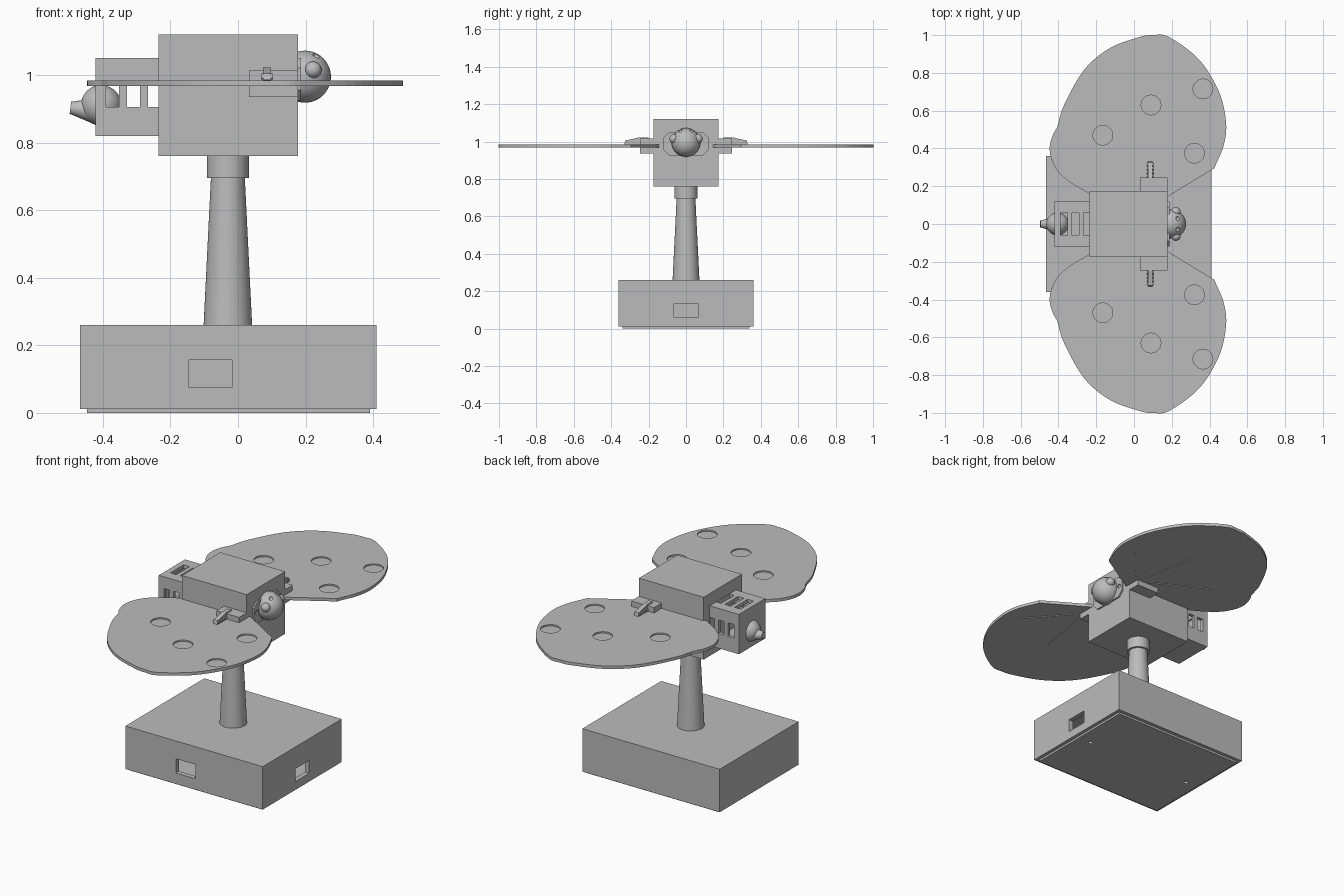
import bpy, bmesh, math
from mathutils import Vector, Matrix

cube = bpy.data.objects.get("Cube")
if cube:
    bpy.data.objects.remove(cube, do_unlink=True)

grey = bpy.data.materials.new("plain_grey")
grey.use_nodes = True
grey.diffuse_color = (0.5, 0.5, 0.5, 1)
grey.node_tree.nodes["Principled BSDF"].inputs["Base Color"].default_value = (0.5, 0.5, 0.5, 1)


def finish(name, bm, smooth=False):
    bmesh.ops.recalc_face_normals(bm, faces=bm.faces)
    mesh = bpy.data.meshes.new(name)
    bm.to_mesh(mesh)
    bm.free()
    mesh.materials.append(grey)
    obj = bpy.data.objects.new(name, mesh)
    bpy.context.scene.collection.objects.link(obj)
    if smooth:
        smooth_shade(obj)
    return obj


def smooth_shade(obj):
    bpy.ops.object.select_all(action='DESELECT')
    obj.select_set(True)
    bpy.context.view_layer.objects.active = obj
    bpy.ops.object.shade_smooth_by_angle(angle=math.radians(35))


def box(name, x, y, z):
    bm = bmesh.new()
    bmesh.ops.create_cube(bm, size=1)
    for v in bm.verts:
        v.co = [lo + (c + 0.5) * (hi - lo) for c, (lo, hi) in zip(v.co, (x, y, z))]
    return finish(name, bm)


def rod(name, start, end, r1, r2, sides=48):
    a, b = Vector(start), Vector(end)
    bm = bmesh.new()
    turn = (b - a).to_track_quat('Z', 'Y').to_matrix().to_4x4()
    bmesh.ops.create_cone(bm, cap_ends=True, segments=sides, radius1=r1, radius2=r2,
                          depth=(b - a).length, matrix=Matrix.Translation((a + b) / 2) @ turn)
    return finish(name, bm, True)


def ball(name, centre, r):
    bm = bmesh.new()
    bmesh.ops.create_uvsphere(bm, u_segments=40, v_segments=24, radius=r,
                              matrix=Matrix.Translation(centre))
    return finish(name, bm, True)


def prism(name, points, offset):
    """Extrude a closed outline of 3D points by an offset."""
    bm = bmesh.new()
    face = bm.faces.new([bm.verts.new(p) for p in points])
    new = bmesh.ops.extrude_face_region(bm, geom=[face])["geom"]
    bmesh.ops.translate(bm, vec=offset, verts=[g for g in new if isinstance(g, bmesh.types.BMVert)])
    return finish(name, bm)


def cut(obj, cutters):
    """Subtract every cutter, bake the result and drop the cutters."""
    for c in cutters:
        mod = obj.modifiers.new("cut", 'BOOLEAN')
        mod.operation, mod.solver, mod.object = 'DIFFERENCE', 'EXACT', c
    bpy.context.view_layer.update()
    deps = bpy.context.evaluated_depsgraph_get()
    mesh = bpy.data.meshes.new_from_object(obj.evaluated_get(deps))
    obj.modifiers.clear()
    obj.data = mesh
    for c in cutters:
        bpy.data.objects.remove(c, do_unlink=True)


def spline(points, steps=6):
    """Smooth open chain through 2D points."""
    p = [Vector(q) for q in points]
    p = [2 * p[0] - p[1]] + p + [2 * p[-1] - p[-2]]
    out = []
    for a, b, c, d in zip(p, p[1:], p[2:], p[3:]):
        for i in range(steps):
            t = i / steps
            out.append(0.5 * (2 * b + (c - a) * t + (2 * a - 5 * b + 4 * c - d) * t ** 2
                              + (3 * b - a - 3 * c + d) * t ** 3))
    return out + [p[-2]]


# Hollow base with two ports and a bottom plate
base = box("base_box", (-0.467, 0.41), (-0.36, 0.36), (0.012, 0.26))
cut(base, [box("inside", (-0.44, 0.383), (-0.333, 0.333), (-0.1, 0.235)),
           box("front_port", (-0.145, -0.018), (-0.5, -0.2), (0.075, 0.157)),
           box("side_port", (0.2, 0.6), (-0.063, 0.063), (0.06, 0.134))])
plate = box("bottom_plate", (-0.447, 0.39), (-0.34, 0.34), (0, 0.016))
cut(plate, [rod("screw_hole", (x, 0, -0.1), (x, 0, 0.1), 0.012, 0.012, 20) for x in (-0.37, 0.31)])

# Tapered column and collar
rod("column", (-0.03, 0, 0.255), (-0.03, 0, 0.70), 0.072, 0.05)
rod("column_collar", (-0.03, 0, 0.695), (-0.03, 0, 0.77), 0.062, 0.062)

# Thorax
box("thorax", (-0.235, 0.178), (-0.175, 0.175), (0.76, 1.12))

# Slotted, hollow abdomen
abdomen = box("abdomen", (-0.422, -0.23), (-0.12, 0.12), (0.82, 1.05))
slots = [(-0.39, -0.352), (-0.328, -0.29), (-0.267, -0.236)]
cut(abdomen, [box("inside", (-0.402, -0.236), (-0.1, 0.1), (0.84, 1.03))]
    + [box("side_slot", s, (-0.3, 0.3), (0.905, 0.983)) for s in slots]
    + [box("top_slot", s, (-0.06, 0.06), (1.0, 1.1)) for s in slots])

# Tail
ball("tail_ball", (-0.405, 0, 0.91), 0.06)
rod("stinger", (-0.41, 0, 0.892), (-0.496, 0, 0.903), 0.042, 0.018)

# Head with eyes and antenna sockets
head = ball("head", (0.198, 0, 0.995), 0.077)
cut(head, [ball("socket", (0.232, s * 0.03, 1.058), 0.011) for s in (-1, 1)])
smooth_shade(head)

# Octagonal face plate behind the head
octagon = [(0.12, 0.955), (0.12, 1.02), (0.09, 1.05), (-0.09, 1.05),
           (-0.12, 1.02), (-0.12, 0.955), (-0.09, 0.925), (0.09, 0.925)]
face_plate = prism("face_plate", [(0.17, y, z) for y, z in octagon], (0.017, 0, 0))
cut(face_plate, [rod("pin_hole", (0.18, s * 0.095, 0.99), (0.25, s * 0.095, 0.99), 0.012, 0.012, 20)
                 for s in (-1, 1)])

# Wing outline: rear lobe, main blade, straight front edge
lobe = spline([(-0.235, 0.16), (-0.33, 0.215), (-0.40, 0.275), (-0.438, 0.345),
               (-0.446, 0.41), (-0.43, 0.47), (-0.405, 0.515)])
blade = spline([(-0.405, 0.52), (-0.37, 0.63), (-0.265, 0.815), (-0.13, 0.93), (0.03, 0.99),
                (0.1, 1.0), (0.185, 0.99), (0.345, 0.87), (0.45, 0.70), (0.487, 0.54),
                (0.476, 0.42), (0.425, 0.295)])
outline = [Vector((-0.2, 0.13))] + lobe + blade + [Vector((0.17, 0.14)), Vector((0.15, 0.12))]
spots = [(-0.165, 0.47), (0.09, 0.63), (0.365, 0.715), (0.32, 0.375)]
vein_ends = [(-0.2, 0.43), (0.1, 0.61), (0.41, 0.5)]

for side, s in (("left", 1), ("right", -1)):
    # Wing with round recesses above and fine grooves below
    wing = prism(side + "_wing", [(p.x, s * p.y, 0.967) for p in outline], (0, 0, 0.017))
    cutters = [rod("spot", (x, s * y, 0.976), (x, s * y, 1.05), 0.052, 0.052) for x, y in spots]
    root = Vector((0.17, 0.23))
    for end in vein_ends:
        d = Vector(end) - root
        n = Vector((-d.y, d.x)).normalized() * 0.005
        a, b = root + d * 0.15, root + d
        cutters.append(prism("vein", [(p.x, s * p.y, 0.95) for p in (a + n, b + n, b - n, a - n)],
                             (0, 0, 0.021)))
    cut(wing, cutters)

    # Eye
    ball(side + "_eye", (0.222, s * 0.064, 1.015), 0.025)

    # Shoulder block with a tapered feeler arm
    box(side + "_shoulder", (0.033, 0.178), sorted((s * 0.17, s * 0.245)), (0.935, 1.015))
    arm = [(0.2, 1.0), (0.2, 1.022), (0.25, 1.022), (0.325, 1.005), (0.33, 0.985), (0.245, 0.975)]
    prism(side + "_arm", [(0.074, s * y, z) for y, z in arm], (0.024, 0, 0))
    for i in range(4):
        y = s * (0.255 + 0.02 * i)
        rod(side + "_arm_joint", (0.068, y, 0.995), (0.104, y, 0.995), 0.009, 0.009, 16)
